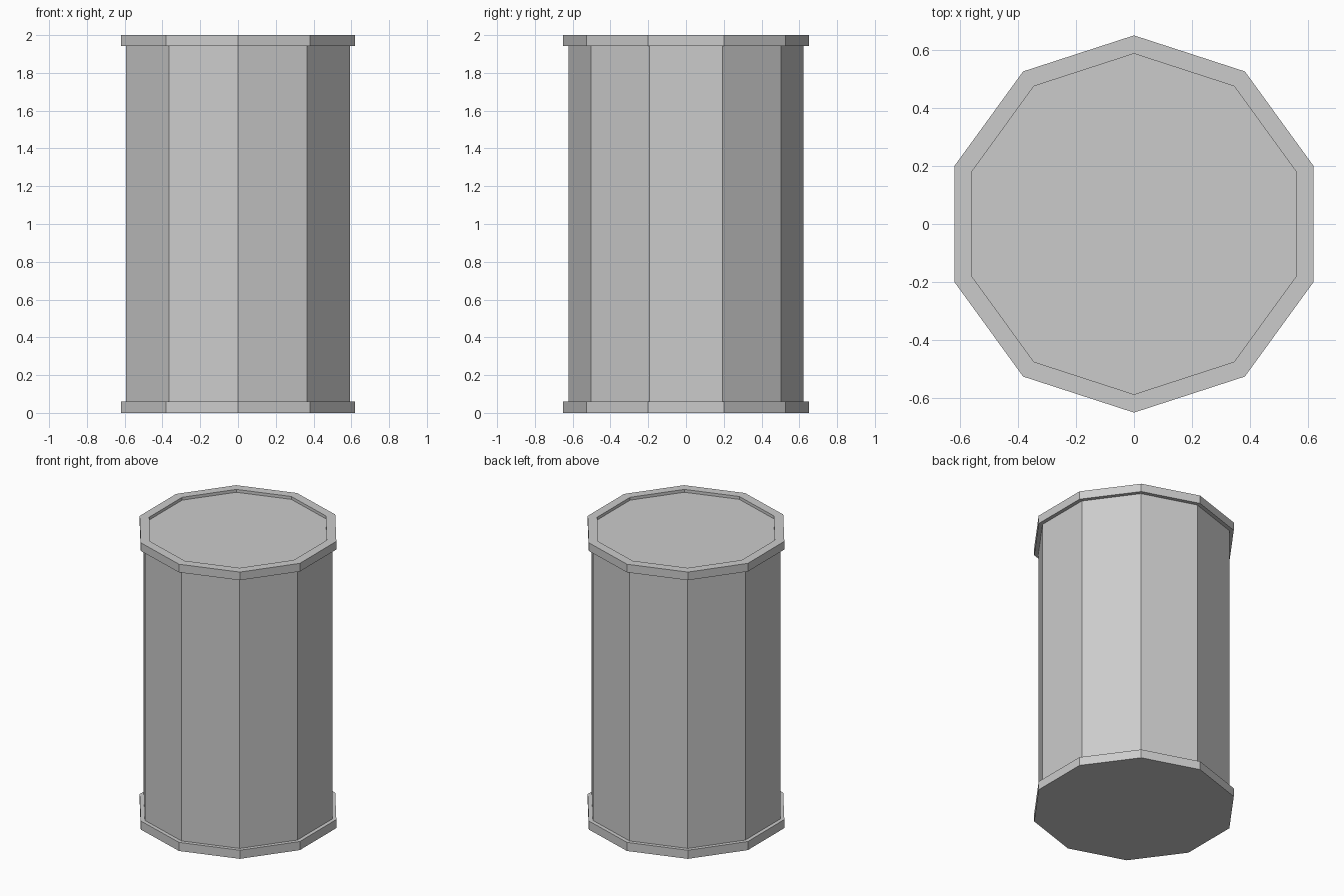
import bpy, bmesh
from math import pi, sin, cos

if "Cube" in bpy.data.objects:
    bpy.data.objects.remove(bpy.data.objects["Cube"])

SIDES = 10


def lathe(name, profile):
    """Ten-sided solid from (radius, z) rings, capped at both ends."""
    bm = bmesh.new()
    rings = [[bm.verts.new((r * sin(2 * pi * i / SIDES), r * cos(2 * pi * i / SIDES), z))
              for i in range(SIDES)] for r, z in profile]
    for a, b in zip(rings, rings[1:]):
        for i in range(SIDES):
            j = (i + 1) % SIDES
            bm.faces.new((a[i], a[j], b[j], b[i]))
    bm.faces.new(rings[0])
    bm.faces.new(rings[-1])
    bmesh.ops.recalc_face_normals(bm, faces=bm.faces)
    mesh = bpy.data.meshes.new(name)
    bm.to_mesh(mesh)
    bm.free()
    obj = bpy.data.objects.new(name, mesh)
    bpy.context.collection.objects.link(obj)
    return obj


R_BODY, R_RIM, R_LID = 0.623, 0.65, 0.587

# One closed barrel: flat base, bottom rim, body, top rim, recessed lid
lathe("barrel", [
    (R_RIM, 0.0), (R_RIM, 0.06),
    (R_BODY, 0.06), (R_BODY, 1.943),
    (R_RIM, 1.943), (R_RIM, 2.0),
    (R_LID, 2.0), (R_LID, 1.98),
])
